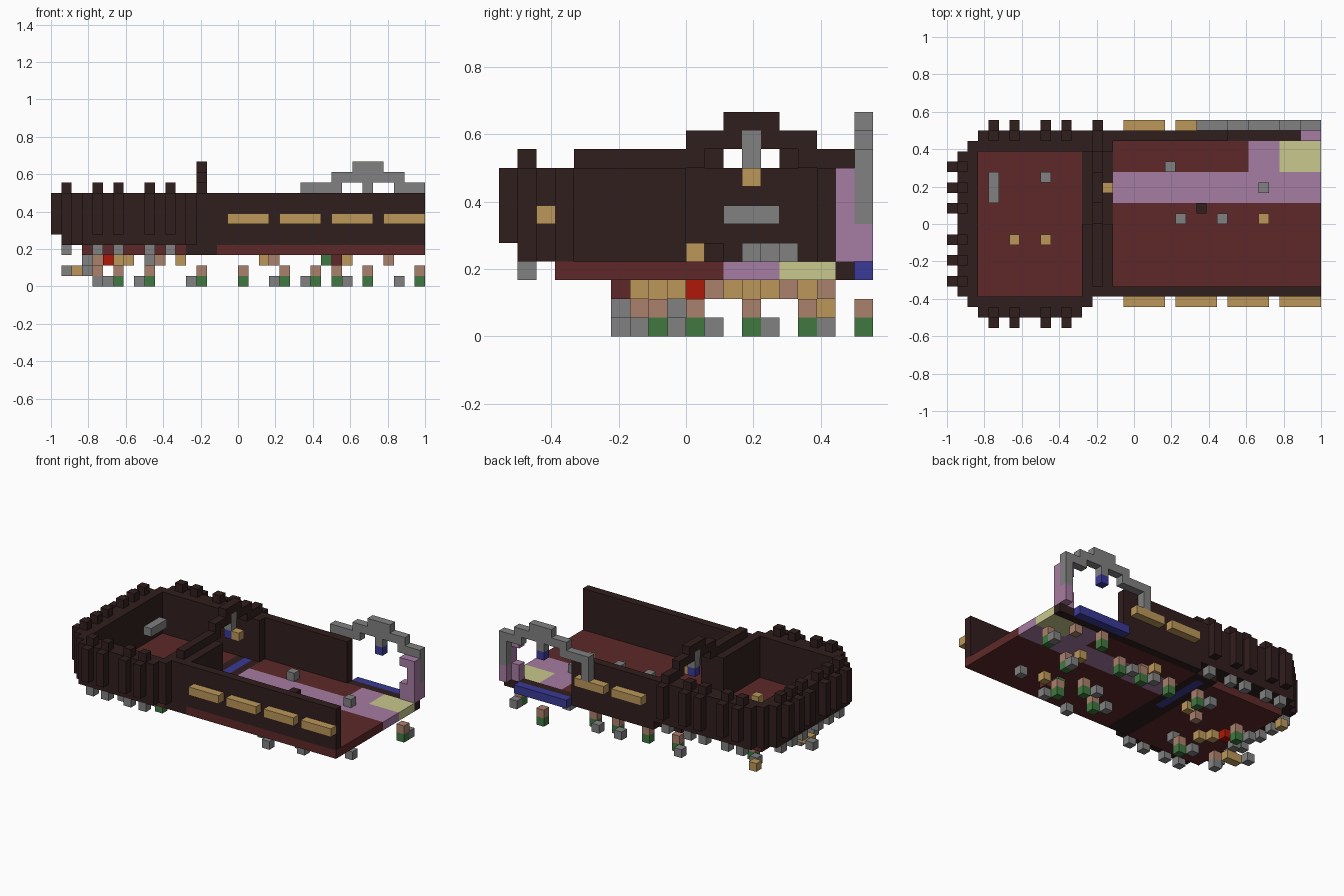
import bpy, bmesh
from mathutils import Matrix, Vector

if "Cube" in bpy.data.objects:
    bpy.data.objects.remove(bpy.data.objects["Cube"], do_unlink=True)

CELL = 1 / 18
ORIGIN = Vector((18, 10, 0))


def material(name, *rgb):
    mat = bpy.data.materials.new(name)
    mat.use_nodes = True
    mat.diffuse_color = (*rgb, 1)
    shader = mat.node_tree.nodes["Principled BSDF"]
    shader.inputs["Base Color"].default_value = (*rgb, 1)
    return mat


dark = material("dark wood", .031, .013, .013)
maroon = material("maroon floor", .112, .022, .022)
purple = material("dusty purple", .38, .2, .36)
pale = material("pale green yellow", .58, .58, .27)
gray = material("stone gray", .22, .22, .22)
tan = material("clay tan", .41, .22, .15)
gold = material("old gold", .5, .31, .1)
red = material("bright red", .43, .009, .003)
green = material("leaf green", .053, .19, .053)
blue = material("deep blue", .042, .042, .31)


def part(name, mat, *boxes):
    """One object from boxes given as grid ranges; a bare number is one cell."""
    bm = bmesh.new()
    for spans in boxes:
        spans = [s if isinstance(s, tuple) else (s, s + 1) for s in spans]
        low = Vector([s[0] for s in spans])
        high = Vector([s[1] for s in spans])
        middle = ((low + high) / 2 - ORIGIN) * CELL
        size = Matrix.Diagonal((*((high - low) * CELL), 1))
        bmesh.ops.create_cube(bm, size=1, matrix=Matrix.Translation(middle) @ size)
    mesh = bpy.data.meshes.new(name)
    bm.to_mesh(mesh)
    bm.free()
    mesh.materials.append(mat)
    obj = bpy.data.objects.new(name, mesh)
    bpy.context.collection.objects.link(obj)


BASE = 3                # floor layer
WALL = (4, 9)           # wall height
TALL = (3, 9)           # wall height including the floor layer
carpet_rows = (12, 15)
rear_rows = (15, 18)
gate = (10, 17)         # opening in the cross wall
hall = (16, 36)

# Floors
part("tower_floor", maroon, ((3, 13), (3, 17), BASE))
part("hall_floor", maroon, (hall, (3, 12), BASE), ((16, 29), rear_rows, BASE))
part("carpet", purple, (hall, carpet_rows, BASE), ((29, 32), rear_rows, BASE))
part("corner_mat", pale, ((32, 36), rear_rows, BASE))
part("rear_sill", dark, (hall, 18, BASE))
part("rear_step", blue, ((27, 34), 19, BASE))
part("gate_sill", dark, (13, gate, BASE), (15, gate, BASE))
part("gate_threshold", blue, (14, gate, BASE))

# Stepped tower walls, two cells thick
part("tower_front_wall", dark, ((3, 13), 1, WALL), ((2, 14), 2, WALL))
part("tower_side_wall", dark, (1, (3, 17), WALL), (2, (3, 17), WALL))
part("tower_rear_wall", dark, ((3, 16), 18, WALL), ((2, 13), 17, WALL))

# Hall walls
part("hall_front_wall", dark, (hall, 3, WALL))
part("hall_rear_wall", dark, ((16, 27), 18, WALL))

# Cross wall with a wide stepped arch over its gate
part("cross_wall", dark, ((13, 16), (3, 10), TALL), ((13, 16), (17, 18), TALL))
part("gate_arch", dark, (14, (4, 11), 9), (14, (16, 19), 9),
     (14, (10, 13), 10), (14, (14, 17), 10), (14, carpet_rows, 11))
part("gate_lamp_chain", gray, (14, 13, (9, 11)))
part("gate_lamp", blue, (14, 13, 8))
part("gate_lamp_glow", gold, (15, 13, 8))

# Buttresses, each with a merlon above and a stone foot below
posts, merlons, feet = [], [], []


def buttress(outer, inner):
    posts.append((*outer, (5, 9)))
    merlons.append((*inner, 9))
    feet.append((*inner, BASE))


for i in (4, 6, 9, 11, 14):
    buttress((i, 19), (i, 18))
    if i < 14:
        buttress((i, 0), (i, 1))
for j in (4, 6, 8, 11, 13, 15):
    buttress((0, j), (1, j))
part("buttresses", dark, *posts)
part("merlons", dark, *merlons)
part("buttress_feet", gray, *feet)

# Window boxes on both long walls
part("front_window_boxes", gold, *[((i, i + 4), 2, 6) for i in (17, 22, 27, 32)])
part("rear_window_boxes", gold, *[((i, i + 4), 19, 6) for i in (17, 22)])

# Rear gate arch on its purple pillar
part("rear_arch", gray, ((24, 28), 19, 9), ((27, 34), 19, 10), ((29, 32), 19, 11),
     ((33, 36), 19, 9), (24, 19, (7, 9)), (35, 19, (6, 9)), (30, 19, 9))
part("arch_lamp", blue, (30, 19, 8))
part("arch_pillar", purple, (35, 18, WALL), (34, 18, (4, 6)), (34, 18, 8),
     (35, 19, (4, 6)))

# Things standing on the floor
part("tower_bench", gray, (4, carpet_rows, 6))
part("stone_stools", gray, *[(i, j, 4) for i, j in
                             ((30, 13), (21, 15), (9, 14), (22, 10), (26, 10))])
part("gold_stools", gold, *[(i, j, 4) for i, j in ((30, 10), (6, 8), (9, 8))])
part("dark_stool", dark, (24, 11, 4))

# Small legs below: clay on top, green at the bottom, a stone beside
legs = ((6, 13), (9, 7), (14, 16), (18, 16), (22, 8), (25, 10), (22, 16),
        (25, 16), (27, 8), (30, 13), (30, 19), (35, 16))
part("leg_tops", tan, *[(i, j, 1) for i, j in legs])
part("leg_bottoms", green, *[(i, j, 0) for i, j in legs])
part("leg_stones", gray, *[(i - 1, j + 1, 0) for i, j in legs
                           if i in (6, 9, 14, 22, 25)],
     (28, 7, 0), (33, 9, 0), (30, 14, 0), (35, 17, 0), (4, 7, 0), (24, 6, 0))

# Pegs hanging right below the floor
part("gold_pegs", gold, *[(i, j, 2) for i, j in
                          ((6, 9), (7, 8), (12, 12), (20, 14), (28, 7), (28, 13), (20, 16))],
     ((2, 4), 8, 1), (3, 17, 1))
part("clay_pegs", tan, *[(i, j, 2) for i, j in
                         ((4, 11), (10, 11), (21, 15), (32, 17))], (4, 7, 1))
part("red_peg", red, (5, 10, 2))
part("stone_pegs", gray, (3, 9, 2), (9, 6, 2), (1, 9, 1), (3, 6, 1))
part("green_peg", green, (26, 7, 2))
part("maroon_peg", maroon, (27, 6, 2))
